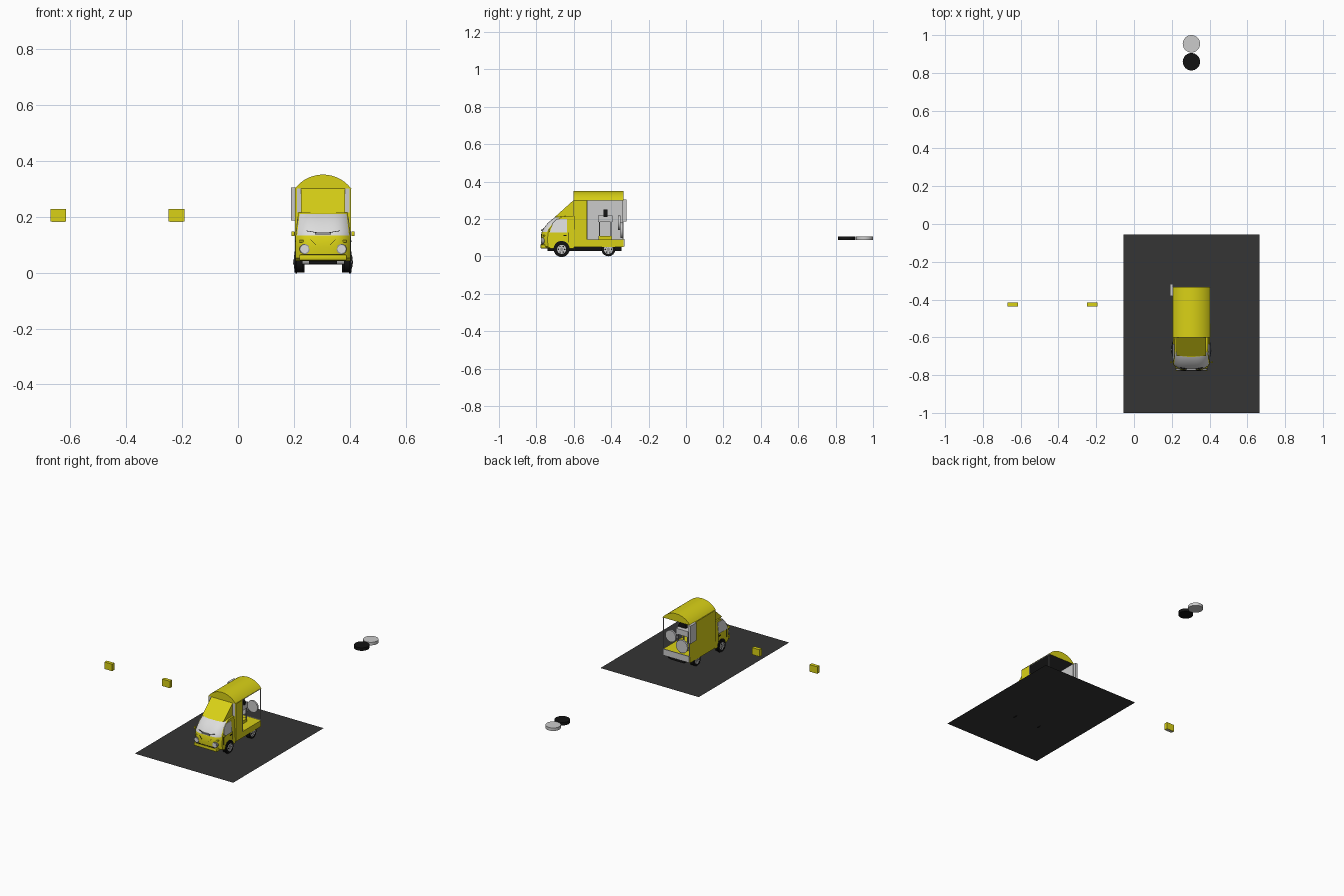
import bpy, bmesh, math
from mathutils import Vector, Matrix

cube = bpy.data.objects.get("Cube")
if cube:
    bpy.data.objects.remove(cube)


def material(name, r, g, b):
    m = bpy.data.materials.new(name)
    m.use_nodes = True
    m.diffuse_color = (r, g, b, 1)
    m.node_tree.nodes["Principled BSDF"].inputs["Base Color"].default_value = (r, g, b, 1)
    return m


YELLOW = material("yellow paint", .70, .64, .008)
GREY = material("light grey", .60, .60, .60)
GLASS = material("pale glass", .72, .72, .72)
STEEL = material("steel", .32, .32, .32)
DARK = material("asphalt", .035, .035, .035)
BLACK = material("black rubber", .006, .006, .006)
CX = .304       # centre line of the van


def finish(name, bm, mats, smooth=False):
    bmesh.ops.recalc_face_normals(bm, faces=bm.faces)
    me = bpy.data.meshes.new(name)
    bm.to_mesh(me)
    bm.free()
    for m in mats:
        me.materials.append(m)
    ob = bpy.data.objects.new(name, me)
    bpy.context.collection.objects.link(ob)
    if smooth:
        bpy.ops.object.select_all(action='DESELECT')
        ob.select_set(True)
        bpy.context.view_layer.objects.active = ob
        bpy.ops.object.shade_smooth_by_angle(angle=math.radians(35))
    return ob


def box(name, x0, x1, y0, y1, z0, z1, mat, bevel=0):
    bm = bmesh.new()
    mid = Vector((x0 + x1, y0 + y1, z0 + z1)) / 2
    bmesh.ops.create_cube(bm, size=1, matrix=Matrix.Translation(mid)
                          @ Matrix.Diagonal((x1 - x0, y1 - y0, z1 - z0, 1)))
    if bevel:
        bmesh.ops.bevel(bm, geom=bm.edges[:], offset=bevel, segments=2, affect='EDGES', profile=.5)
    return finish(name, bm, [mat], bevel > 0)


def disc(name, centre, radius, depth, axis, mat, sides=32):
    bm = bmesh.new()
    turn = {'X': Matrix.Rotation(math.pi / 2, 4, 'Y'),
            'Y': Matrix.Rotation(math.pi / 2, 4, 'X'), 'Z': Matrix()}[axis]
    bmesh.ops.create_cone(bm, cap_ends=True, segments=sides, radius1=radius, radius2=radius,
                          depth=depth, matrix=Matrix.Translation(centre) @ turn)
    return finish(name, bm, [mat], True)


def extrude(name, points, move, mats, smooth=False, rule=None):
    bm = bmesh.new()
    face = bm.faces.new([bm.verts.new(p) for p in points])
    out = bmesh.ops.extrude_face_region(bm, geom=[face], use_keep_orig=True)
    bmesh.ops.translate(bm, vec=move, verts=[v for v in out["geom"] if isinstance(v, bmesh.types.BMVert)])
    bmesh.ops.recalc_face_normals(bm, faces=bm.faces)
    if rule:
        for f in bm.faces:
            f.material_index = rule(f)
    return finish(name, bm, mats, smooth)


# Ground sheet
bm = bmesh.new()
bmesh.ops.create_grid(bm, x_segments=1, y_segments=1, size=.5,
                      matrix=Matrix.Translation((.305, -.5275, .001)) @ Matrix.Diagonal((.72, .945, 1, 1)))
finish("ground_sheet", bm, [DARK])

# Loose round seats and small yellow boxes
disc("loose_grey_seat", (CX, .954, .098), .046, .02, 'Z', GREY)
disc("loose_black_seat", (CX, .859, .098), .046, .02, 'Z', BLACK)
for i, x in enumerate((-.642, -.22)):
    box(f"loose_box_{i + 1}", x - .028, x + .028, -.438, -.415, .182, .228, YELLOW)
    box(f"loose_box_inset_{i + 1}", x - .023, x + .023, -.434, -.419, .181, .183, GREY)


# Cab: side outline swept across the width, rounded at the nose corners
def half_width(z):
    return .098 - max(0, z - .13) * .12


outline = [(-.6, .042), (-.755, .042), (-.772, .052), (-.776, .09), (-.771, .132),
           (-.762, .150), (-.738, .180), (-.703, .209), (-.69, .214), (-.6, .217)]
N = 20
bm = bmesh.new()
rows = []
for i in range(N + 1):
    t = math.sin((i / N - .5) * math.pi)
    row = []
    for y, z in outline:
        nose = min(1, max(0, (-.6 - y) / .1))
        row.append(bm.verts.new((CX + t * half_width(z), y + .035 * nose * abs(t) ** 4, z)))
    rows.append(row)
for i in range(N):
    for j in range(len(outline)):
        k = (j + 1) % len(outline)
        f = bm.faces.new((rows[i][j], rows[i + 1][j], rows[i + 1][k], rows[i][k]))
        # the windscreen is the sloping band of the nose
        f.material_index = 1 if 4 <= j <= 6 and 2 <= i < N - 2 else 0
bm.faces.new(rows[0])
bm.faces.new(rows[-1])
finish("cab", bm, [YELLOW, GLASS], True)

window = [(-.728, .128), (-.636, .128), (-.636, .2), (-.69, .2), (-.712, .18)]
for s, side in ((1, "left"), (-1, "right")):
    extrude(f"side_window_{side}", [(CX + s * (half_width(z) - .001), y, z) for y, z in window],
            (s * .0025, 0, 0), [GLASS])
    # door seams and handle
    for y in (-.63, -.722):
        box(f"door_seam_{side}", CX + s * .098 - .001, CX + s * .098 + .001, y - .001, y + .001, .075, .128, BLACK)
    box(f"door_handle_{side}", CX + s * .099 - .002, CX + s * .099 + .002, -.655, -.64, .11, .115, BLACK)
    # headlights, mirrors
    disc(f"headlight_ring_{side}", (CX + s * .066, -.765, .084), .018, .016, 'Y', STEEL)
    disc(f"headlight_{side}", (CX + s * .066, -.767, .084), .014, .016, 'Y', GLASS)
    box(f"indicator_{side}", CX + s * .077 - .008, CX + s * .077 + .008, -.764, -.75, .108, .116, YELLOW, .002)
    box(f"mirror_{side}", CX + s * .107 - .006, CX + s * .107 + .006, -.735, -.727, .13, .147, YELLOW, .002)
    # front wheel arch and wheels
    disc(f"wheel_arch_{side}", (CX + s * .096, -.665, .04), .043, .006, 'X', BLACK)
    for end, y in (("front", -.665), ("rear", -.415)):
        x = CX + s * (.088 if end == "front" else .081)
        disc(f"{end}_tyre_{side}", (x, y, .038), .037, .028, 'X', BLACK)
        disc(f"{end}_rim_{side}", (x + s * .012, y, .038), .024, .008, 'X', GREY)
        disc(f"{end}_hub_{side}", (x + s * .015, y, .038), .009, .008, 'X', STEEL, 16)
        for k in range(6):
            a = k * math.pi / 3
            disc(f"{end}_rim_hole_{side}", (x + s * .0145, y + .017 * math.cos(a), .038 + .017 * math.sin(a)),
                 .004, .004, 'X', BLACK, 8)

box("front_bumper", CX - .085, CX + .085, -.778, -.73, .043, .064, YELLOW, .005)
box("bumper_seam", CX - .07, CX + .07, -.777, -.76, .065, .067, BLACK)
box("nose_trim", CX - .028, CX + .028, -.776, -.765, .136, .144, STEEL)
for s in (-1, 1):
    extrude("nose_crease", [(CX + s * .025, -.7765, .098), (CX + s * .045, -.774, .118),
                            (CX + s * .045, -.774, .12), (CX + s * .025, -.7765, .1)], (0, .004, 0), [BLACK])
    extrude("wiper", [(CX + s * .01, -.772, .14), (CX + s * .06, -.763, .148),
                      (CX + s * .06, -.763, .15), (CX + s * .01, -.772, .142)], (0, .004, 0), [BLACK])

# Chassis and axles
box("chassis", CX - .05, CX + .05, -.74, -.345, .03, .05, BLACK)
for y in (-.665, -.415):
    disc("axle", (CX, y, .036), .007, .17, 'X', STEEL, 12)

# Sloping air deflector over the cab
extrude("air_deflector", [(CX - .078, -.7, .212), (CX - .078, -.6, .302), (CX - .078, -.6, .212)],
        (.156, 0, 0), [YELLOW])

# Cargo body
BACK, FRONT = -.335, -.6
box("cargo_floor", CX - .099, CX + .1, FRONT, BACK, .05, .09, YELLOW)
box("bulkhead", CX - .099, CX + .1, FRONT, FRONT + .008, .05, .302, YELLOW)
box("bulkhead_panel", CX - .094, CX + .094, FRONT - .002, FRONT, .215, .3, GREY)
box("right_wall", CX - .1, CX - .094, FRONT, BACK, .05, .302, YELLOW)
box("right_wall_lining", CX - .094, CX - .092, FRONT + .008, BACK, .09, .3, GREY)
box("left_front_wall", CX + .095, CX + .1, FRONT, -.528, .05, .302, YELLOW)
box("tailgate", CX - .096, CX + .096, BACK, BACK + .005, .052, .094, GREY)

# Slim posts beside the openings
for x, y in ((.098, BACK - .003), (.098, -.525), (-.095, BACK - .001)):
    box("post", CX + x - .002, CX + x + .002, y - .002, y + .002, .09, .302, GREY)
box("opening_rail", CX + .096, CX + .1, -.528, BACK, .298, .302, GREY)

# Open rear door panel
box("rear_side_flap", .190, .206, -.382, -.318, .186, .304, GREY)

# Barrel roof, dark underneath
arc = []
for i in range(25):
    a = math.radians(53.2) * (i / 12 - 1)
    arc.append((CX + .126 * math.sin(a), FRONT - .002, .224 + .126 * math.cos(a)))
extrude("barrel_roof", arc, (0, BACK - FRONT + .004, 0), [YELLOW, DARK], True,
        lambda f: 1 if f.normal.z < -.9 else 0)

# Serving equipment inside
box("counter_base", CX - .04, CX + .04, -.468, -.395, .09, .11, YELLOW)
for y in (-.463, -.4):
    for x in (-.036, .036):
        box("counter_leg", CX + x - .003, CX + x + .003, y - .003, y + .003, .11, .185, STEEL)
box("counter_top", CX - .045, CX + .045, -.47, -.393, .183, .22, GREY)
disc("black_dial", (CX + .02, -.431, .224), .028, .02, 'Y', BLACK)

# Round seats stored upright at the back
disc("stored_seat_upper", (CX + .055, -.357, .18), .038, .012, 'Y', GREY)
disc("stored_seat_lower", (CX - .035, -.345, .14), .042, .012, 'Y', GREY)
